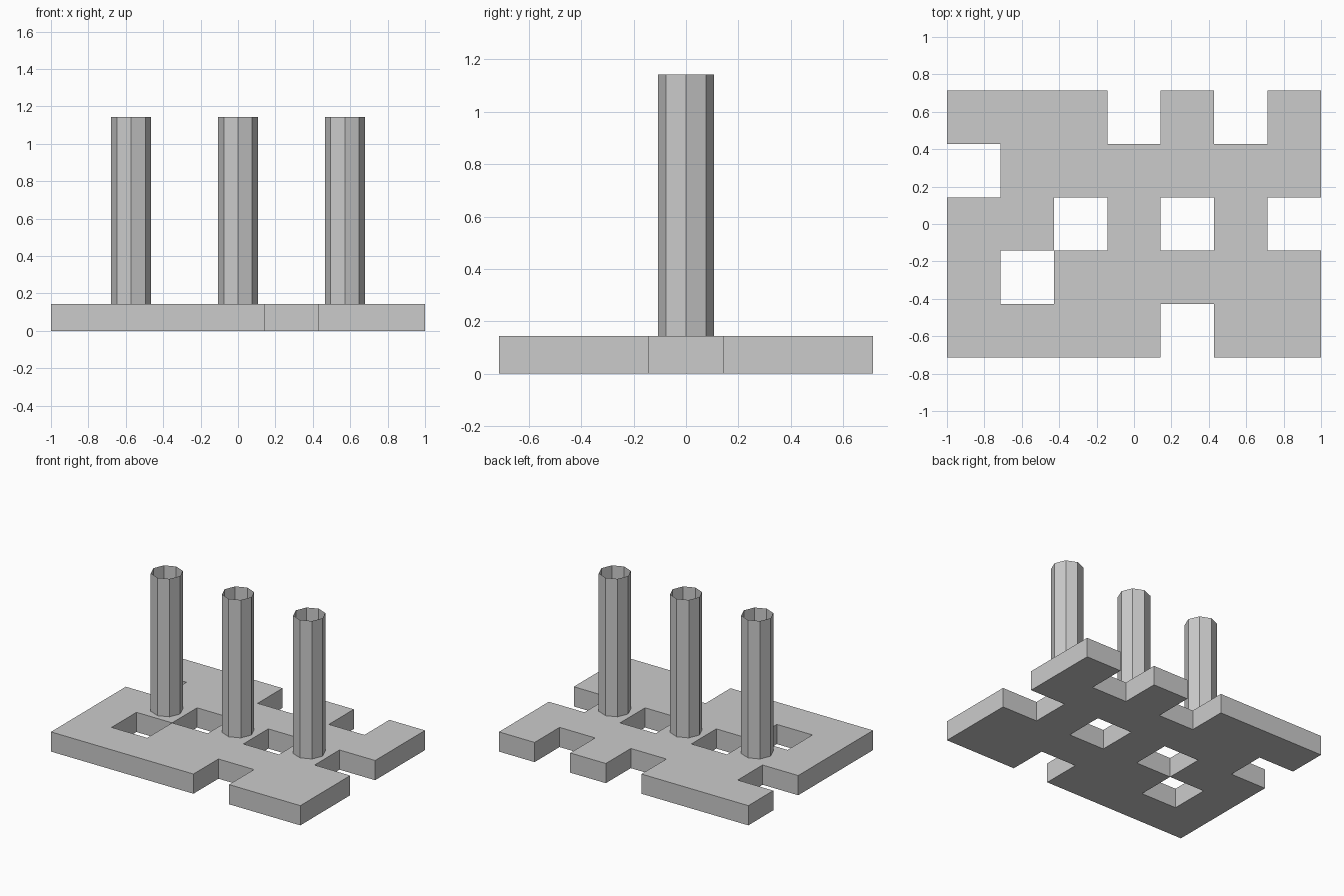
import bpy
import bmesh
from mathutils import Matrix

CELL = 2 / 7
THICK = CELL / 2
PILLAR_H = 1.0
PILLAR_R = 0.107

# Floor plan, back row first: '#' is a tile, '.' is a gap
PLAN = ["###.#.#",
        ".######",
        "##.#.#.",
        "#.#####",
        "####.##"]

cube = bpy.data.objects.get("Cube")
if cube:
    bpy.data.objects.remove(cube, do_unlink=True)

# Single plain grey material
grey = bpy.data.materials.new("plain_grey")
grey.use_nodes = True
colour = (0.6, 0.6, 0.6, 1)
grey.diffuse_color = colour
grey.node_tree.nodes["Principled BSDF"].inputs["Base Color"].default_value = colour


def add_object(name, bm):
    mesh = bpy.data.meshes.new(name)
    bm.to_mesh(mesh)
    bm.free()
    mesh.materials.append(grey)
    obj = bpy.data.objects.new(name, mesh)
    bpy.context.collection.objects.link(obj)
    return obj


# Base plate: a tile grid with gaps removed, raised to a slab
bm = bmesh.new()
bmesh.ops.create_grid(bm, x_segments=7, y_segments=5, size=1,
                      matrix=Matrix.Diagonal((1, 5 / 7, 1, 1)))
gaps = []
for face in bm.faces:
    c = face.calc_center_median()
    col = round(c.x / CELL + 3)
    row = round(2 - c.y / CELL)
    if PLAN[row][col] == ".":
        gaps.append(face)
bmesh.ops.delete(bm, geom=gaps, context="FACES")
result = bmesh.ops.extrude_face_region(bm, geom=bm.faces[:], use_keep_orig=True)
top = [v for v in result["geom"] if isinstance(v, bmesh.types.BMVert)]
bmesh.ops.translate(bm, verts=top, vec=(0, 0, THICK))
bmesh.ops.recalc_face_normals(bm, faces=bm.faces[:])
add_object("base_plate", bm)

# Three open eight-sided pillars along the middle row
for name, column in (("right", -2), ("middle", 0), ("left", 2)):
    bm = bmesh.new()
    bmesh.ops.create_cone(bm, cap_ends=False, segments=8, radius1=PILLAR_R,
                          radius2=PILLAR_R, depth=PILLAR_H)
    pillar = add_object(name + "_pillar", bm)
    pillar.location = (column * CELL, 0, THICK + PILLAR_H / 2)
